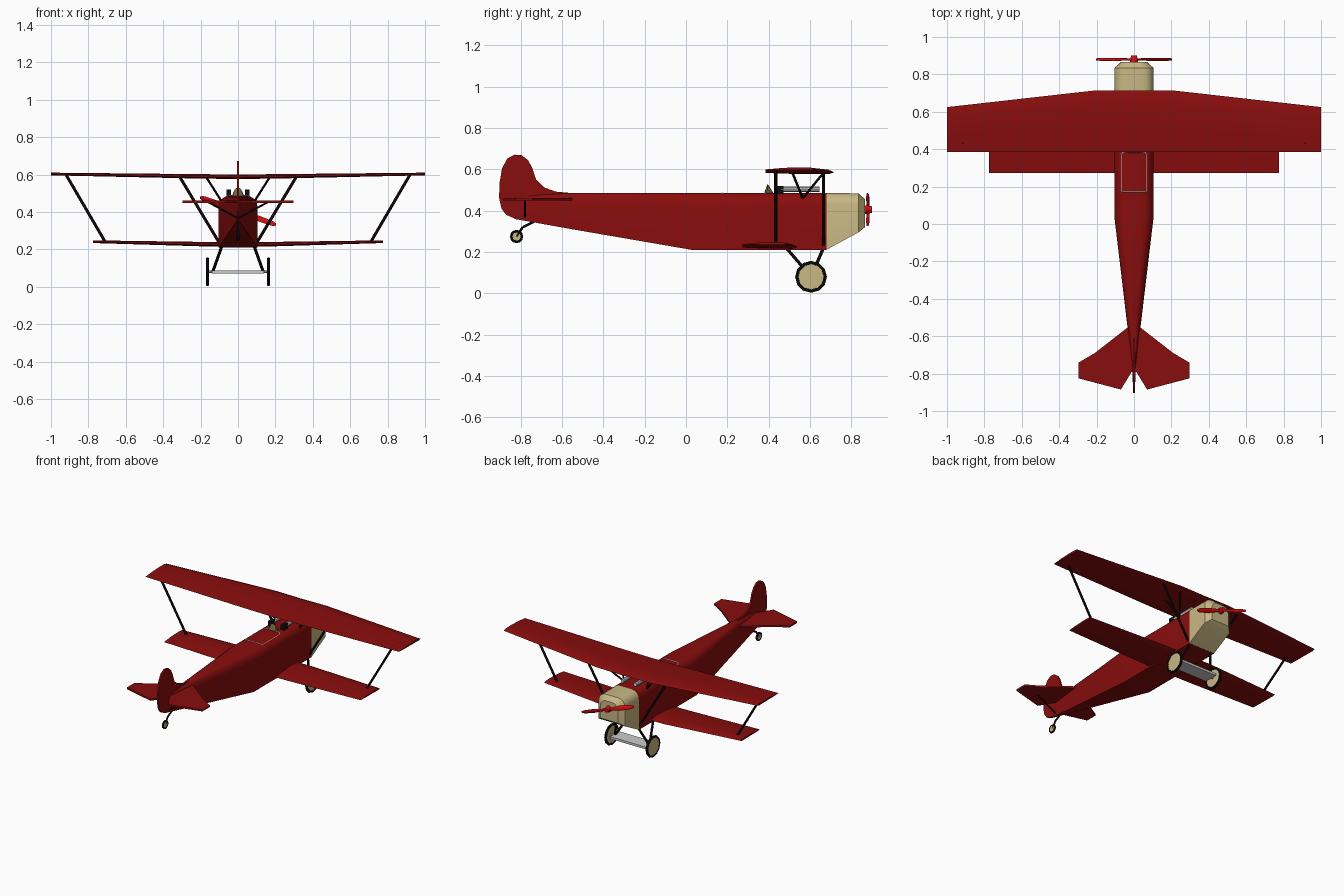
import bpy, bmesh, math
from mathutils import Vector

if "Cube" in bpy.data.objects:
    bpy.data.objects.remove(bpy.data.objects["Cube"])


def material(name, rgb):
    m = bpy.data.materials.new(name)
    m.diffuse_color = (*rgb, 1)
    m.use_nodes = True
    m.node_tree.nodes["Principled BSDF"].inputs["Base Color"].default_value = m.diffuse_color
    return m


RED = material("dark_red", (0.25, 0.004, 0.004))
BRIGHT = material("bright_red", (0.7, 0.004, 0.006))
CREAM = material("cream", (0.58, 0.48, 0.23))
BLACK = material("black", (0.005, 0.005, 0.006))
WOOD = material("dark_wood", (0.012, 0.004, 0.004))
GLASS = material("tinted_glass", (0.16, 0.13, 0.05))


def finish(name, bm, mat=None, smooth=None):
    bmesh.ops.recalc_face_normals(bm, faces=bm.faces)
    mesh = bpy.data.meshes.new(name)
    bm.to_mesh(mesh)
    bm.free()
    ob = bpy.data.objects.new(name, mesh)
    bpy.context.collection.objects.link(ob)
    if mat:
        mesh.materials.append(mat)
    if smooth:
        bpy.ops.object.select_all(action='DESELECT')
        ob.select_set(True)
        bpy.context.view_layer.objects.active = ob
        bpy.ops.object.shade_smooth_by_angle(angle=math.radians(smooth))
    return ob


def loft(name, sections, mat=None, smooth=None):
    bm = bmesh.new()
    rings = [[bm.verts.new(p) for p in s] for s in sections]
    n = len(rings[0])
    for a, b in zip(rings, rings[1:]):
        for i in range(n):
            j = (i + 1) % n
            bm.faces.new((a[i], a[j], b[j], b[i]))
    bm.faces.new(rings[0])
    bm.faces.new(rings[-1])
    return finish(name, bm, mat, smooth)


def rod(name, a, b, r=0.008, mat=WOOD, sides=8, r2=None):
    a, b = Vector(a), Vector(b)
    bm = bmesh.new()
    bmesh.ops.create_cone(bm, cap_ends=True, segments=sides, radius1=r,
                          radius2=r if r2 is None else r2, depth=(b - a).length)
    q = (b - a).to_track_quat('Z', 'Y')
    bmesh.ops.transform(bm, matrix=q.to_matrix().to_4x4(), verts=bm.verts)
    bmesh.ops.translate(bm, vec=(a + b) / 2, verts=bm.verts)
    return finish(name, bm, mat, 40)


def box(name, centre, size, mat=None):
    cx, cy, cz = centre
    sx, sy, sz = (s / 2 for s in size)
    ring = [(-sx, -sy), (sx, -sy), (sx, sy), (-sx, sy)]
    return loft(name, [[(cx + x, cy + y, cz + z) for x, y in ring] for z in (-sz, sz)], mat)


# Fuselage and cowl share a square-bottomed, round-topped section
def body(y, w, zb, zt, r=0.055):
    rx = min(r, w * 0.6)
    arc = [(w - rx + rx * math.cos(t), zt - r + r * math.sin(t))
           for t in (i * math.pi / 8 for i in range(5))]
    half = [(w, zb)] + arc
    return [(x, y, z) for x, z in half] + [(-x, y, z) for x, z in reversed(half)]


loft("fuselage", [body(-0.83, 0.003, 0.36, 0.47), body(-0.55, 0.035, 0.31, 0.485),
                  body(0.03, 0.104, 0.21, 0.485), body(0.68, 0.104, 0.21, 0.485)], RED, 30)
loft("engine_cowl", [body(0.68, 0.104, 0.211, 0.485), body(0.835, 0.104, 0.295, 0.484),
                     body(0.866, 0.07, 0.32, 0.455)], CREAM, 25)

# Wings: thin aerofoil sections with taper and slight dihedral
AERO = [(0, 0.3), (0.35, 0.8), (0.7, 1), (0.92, 0.85), (1, 0.4), (0.92, 0.05), (0.6, 0.12), (0.3, 0.15)]


def wing(name, stations):
    secs = [[(x, y0 + u * (y1 - y0), z + v * t) for u, v in AERO] for x, y0, y1, z, t in stations]
    left = [[(-x, y, z) for x, y, z in s] for s in reversed(secs) if s[0][0] > 0]
    return loft(name, left + secs, RED, 30)


wing("upper_wing", [(0, 0.385, 0.715, 0.575, 0.025), (0.2, 0.385, 0.715, 0.577, 0.025),
                    (1.0, 0.385, 0.625, 0.595, 0.015)])
wing("lower_wing", [(0, 0.273, 0.54, 0.213, 0.025), (0.2, 0.273, 0.54, 0.215, 0.025),
                    (0.775, 0.273, 0.49, 0.233, 0.015)])

# Tail surfaces
FIN = [(-0.54, 0.484), (-0.63, 0.492), (-0.685, 0.512), (-0.725, 0.55), (-0.745, 0.61), (-0.765, 0.645),
       (-0.795, 0.668), (-0.83, 0.671), (-0.865, 0.652), (-0.89, 0.605), (-0.903, 0.53), (-0.904, 0.46),
       (-0.893, 0.41), (-0.87, 0.38), (-0.825, 0.36), (-0.78, 0.38), (-0.65, 0.44)]
loft("fin_and_rudder", [[(x, y, z) for y, z in FIN] for x in (-0.006, 0.006)], RED)
TAIL = [(0.0, -0.55), (0.03, -0.55), (0.21, -0.69), (0.298, -0.742), (0.298, -0.825),
        (0.07, -0.885), (0.012, -0.79), (0.0, -0.79)]
for s, side in ((-1, "left"), (1, "right")):
    loft(side + "_tailplane", [[(s * x, y, z) for x, y in TAIL] for z in (0.449, 0.461)], RED)

# Propeller: two twisted blades on a hub, tilted in the disc
PROP, tilt = Vector((0, 0.88, 0.405)), math.radians(20)
secs = []
for d, c in ((-0.215, 0.008), (-0.195, 0.014), (-0.12, 0.017), (-0.03, 0.009),
             (0.03, 0.009), (0.12, 0.017), (0.195, 0.014), (0.215, 0.008)):
    pitch = math.copysign(0.45, d)
    ring = []
    for i in range(8):
        a = i * math.pi / 4
        p, q = c * math.cos(a), 0.005 * math.sin(a)
        v = p * math.cos(pitch) - q * math.sin(pitch)
        y = p * math.sin(pitch) + q * math.cos(pitch)
        ring.append(PROP + Vector((d * math.cos(tilt) + v * math.sin(tilt), y,
                                   -d * math.sin(tilt) + v * math.cos(tilt))))
    secs.append(ring)
loft("propeller_blades", secs, BRIGHT, 50)
rod("propeller_hub", (0, 0.86, 0.405), (0, 0.9, 0.405), 0.022, BRIGHT, 12, 0.016)


# Wheels
def wheel(name, x, y, z, r, tube, hub):
    bpy.ops.mesh.primitive_torus_add(major_segments=12, minor_segments=8, major_radius=r - tube,
                                     minor_radius=tube, location=(x, y, z), rotation=(0, math.pi / 2, 0))
    tyre = bpy.context.object
    tyre.name = name + "_tyre"
    tyre.data.materials.append(BLACK)
    rod(name + "_disc", (x - tube * 0.6, y, z), (x + tube * 0.6, y, z), hub, CREAM, 12)


# Parts repeated on both sides
for s, side in ((-1, "left"), (1, "right")):
    rod(side + "_wing_strut", (s * 0.71, 0.435, 0.24), (s * 0.92, 0.435, 0.6))
    rod(side + "_front_cabane", (s * 0.1, 0.665, 0.235), (s * 0.31, 0.665, 0.585))
    rod(side + "_mid_cabane", (s * 0.09, 0.565, 0.46), (s * 0.168, 0.665, 0.583), 0.006)
    rod(side + "_rear_cabane", (s * 0.09, 0.565, 0.46), (s * 0.168, 0.515, 0.583), 0.006)
    rod(side + "_rear_gear_leg", (s * 0.085, 0.485, 0.22), (s * 0.135, 0.605, 0.08))
    rod(side + "_front_gear_leg", (s * 0.085, 0.665, 0.22), (s * 0.135, 0.605, 0.08))
    rod(side + "_tail_strut", (s * 0.005, -0.78, 0.37), (s * 0.16, -0.78, 0.452), 0.005)
    wheel(side + "_wheel", s * 0.163, 0.605, 0.08, 0.077, 0.009, 0.064)
    rod(side + "_gun_barrel", (s * 0.05, 0.46, 0.504), (s * 0.05, 0.645, 0.504), 0.013, None)
    box(side + "_gun_breech", (s * 0.05, 0.45, 0.5), (0.025, 0.045, 0.04), BLACK)

# Axle and its flat fairing
rod("axle", (-0.165, 0.605, 0.08), (0.165, 0.605, 0.08), 0.006, None)
box("axle_fairing", (0, 0.605, 0.08), (0.28, 0.1, 0.016))

# Tail wheel
rod("tail_wheel_leg", (0, -0.73, 0.35), (0, -0.79, 0.32), 0.006)
rod("tail_wheel_fork", (0, -0.79, 0.32), (0, -0.82, 0.275), 0.006)
wheel("tail_wheel", 0, -0.82, 0.275, 0.032, 0.007, 0.021)

# Windscreen: small half dome behind the guns
ARC = [(0.036 * math.cos(i * math.pi / 8), math.sin(i * math.pi / 8)) for i in range(9)]
loft("windscreen", [[(x, 0.38, 0.48 + 0.01 * v) for x, v in ARC],
                    [(x * 0.8, 0.395, 0.48 + 0.05 * v) for x, v in ARC],
                    [(x, 0.42, 0.48 + 0.01 * v) for x, v in ARC]], GLASS)

# Cockpit rim: rounded rectangle curve
curve = bpy.data.curves.new("cockpit_rim", 'CURVE')
curve.dimensions = '3D'
curve.bevel_depth = 0.004
curve.bevel_resolution = 1
spline = curve.splines.new('POLY')
pts = []
for k, (cx, cy, r) in enumerate(((0.046, 0.365, 0.022), (-0.046, 0.365, 0.022),
                                 (-0.056, 0.185, 0.012), (0.056, 0.185, 0.012))):
    for i in range(4):
        a = k * math.pi / 2 + i * math.pi / 6
        x, y = cx + r * math.cos(a), cy + r * math.sin(a)
        pts.append((x, y, 0.487 - 0.5 * max(0, abs(x) - 0.05)))
spline.points.add(len(pts) - 1)
for p, co in zip(spline.points, pts):
    p.co = (*co, 1)
spline.use_cyclic_u = True
rim = bpy.data.objects.new("cockpit_rim", curve)
bpy.context.collection.objects.link(rim)
